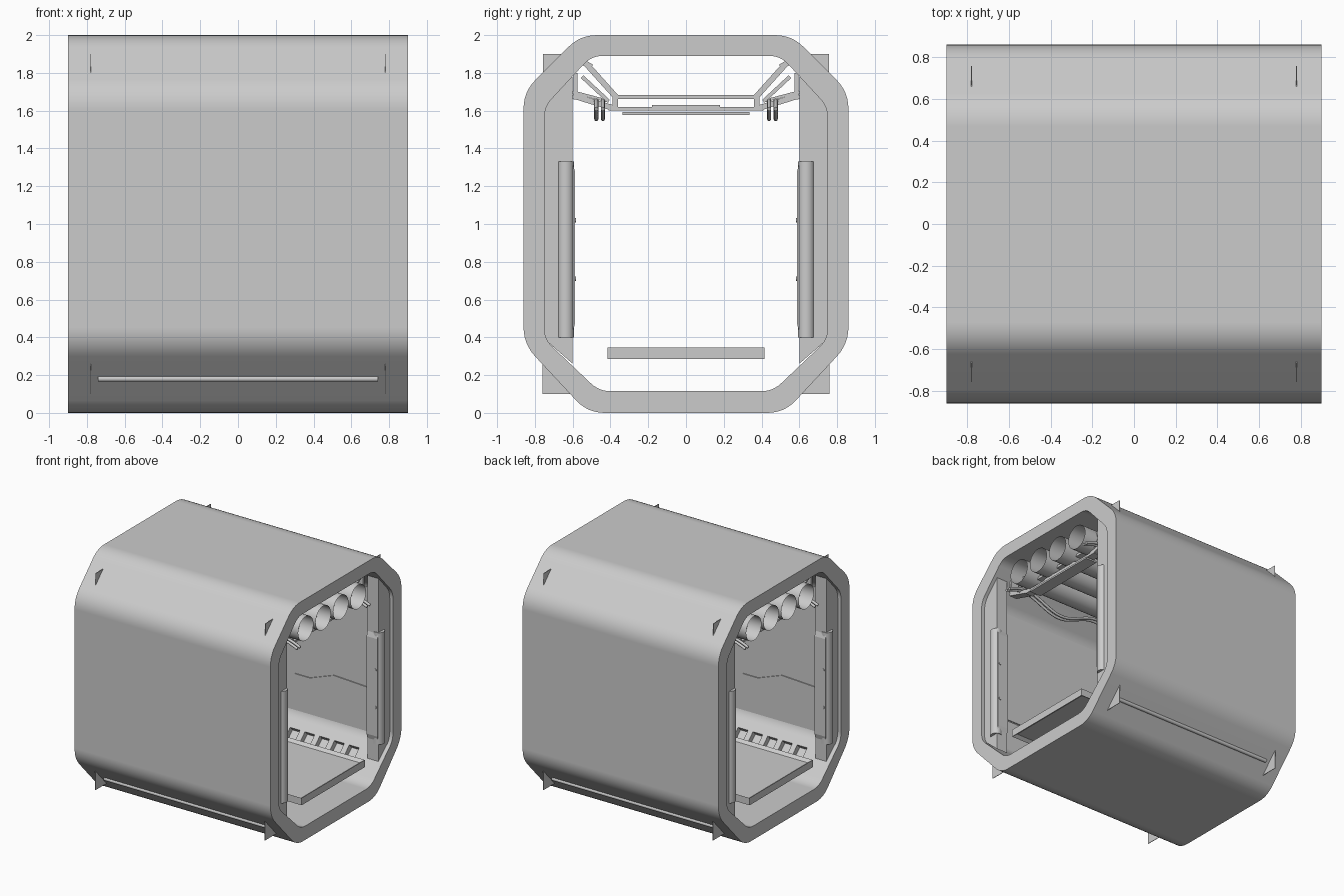
import bpy, bmesh, math
from mathutils import Vector, Matrix

cube = bpy.data.objects.get("Cube")
if cube:
    bpy.data.objects.remove(cube)

grey = bpy.data.materials.new("light_grey")
grey.use_nodes = True
grey.diffuse_color = (0.6, 0.6, 0.6, 1)
grey.node_tree.nodes["Principled BSDF"].inputs["Base Color"].default_value = (0.6, 0.6, 0.6, 1)


def finish(name, bm, smooth=False, mirror=""):
    """Turn a bmesh into an object, optionally mirrored across the centre."""
    bmesh.ops.recalc_face_normals(bm, faces=bm.faces)
    mesh = bpy.data.meshes.new(name)
    bm.to_mesh(mesh)
    bm.free()
    mesh.materials.append(grey)
    ob = bpy.data.objects.new(name, mesh)
    bpy.context.collection.objects.link(ob)
    bpy.ops.object.select_all(action='DESELECT')
    ob.select_set(True)
    bpy.context.view_layer.objects.active = ob
    if mirror:
        mod = ob.modifiers.new("mirror", 'MIRROR')
        mod.use_axis = ["x" in mirror, "y" in mirror, False]
        mod.use_mirror_merge = False
    if smooth:
        bpy.ops.object.shade_smooth_by_angle(angle=math.radians(30))
    return ob


def rounded(corners, t, n=6):
    """Round each corner of a closed polygon with a quadratic arc."""
    out = []
    for i, c in enumerate(corners):
        p = Vector(c)
        a = p + (Vector(corners[i - 1]) - p).normalized() * t
        b = p + (Vector(corners[(i + 1) % len(corners)]) - p).normalized() * t
        for k in range(n + 1):
            u = k / n
            out.append(a * (1 - u) ** 2 + p * 2 * u * (1 - u) + b * u * u)
    return out


def octagon(side, top, bottom, y_top, y_bottom, z_top, z_bottom):
    half = [(y_bottom, bottom), (side, z_bottom), (side, z_top), (y_top, top)]
    return half + [(-y, z) for y, z in reversed(half)]


def add_prism(bm, pts, x0, x1):
    """Extrude a y-z outline along x."""
    a, b = ([bm.verts.new((x, p[0], p[1])) for p in pts] for x in (x0, x1))
    bm.faces.new(a)
    bm.faces.new(b)
    for i in range(len(pts)):
        bm.faces.new((a[i - 1], a[i], b[i], b[i - 1]))


def add_box(bm, centre, size, tilt=0):
    m = Matrix.Translation(centre) @ Matrix.Rotation(tilt, 4, 'X') @ Matrix.Diagonal((*size, 1))
    return bmesh.ops.create_cube(bm, size=1, matrix=m)


def add_beam(bm, p, q, thick, x, width):
    d = Vector(q) - Vector(p)
    m = (Vector(p) + Vector(q)) / 2
    add_box(bm, (x, m.x, m.y), (width, d.length, thick), math.atan2(d.y, d.x))


def add_rod(bm, centre, radius, length, axis, segs=24, caps=True):
    m = Matrix.Translation(centre)
    if axis == 'X':
        m = m @ Matrix.Rotation(math.pi / 2, 4, 'Y')
    elif axis == 'Y':
        m = m @ Matrix.Rotation(math.pi / 2, 4, 'X')
    bmesh.ops.create_cone(bm, segments=segs, radius1=radius, radius2=radius,
                          depth=length, cap_ends=caps, matrix=m)


# Hull: thick eight-sided tube along x
outer = rounded(octagon(0.86, 2.0, 0.0, 0.56, 0.52, 1.70, 0.365), 0.09)
inner = rounded(octagon(0.75, 1.89, 0.115, 0.50, 0.46, 1.62, 0.39), 0.06)
bm = bmesh.new()
rings = [[bm.verts.new((x, p[0], p[1])) for p in pts]
         for x, pts in ((-0.9, outer), (0.9, outer), (0.9, inner), (-0.9, inner))]
for j in range(4):
    a, b = rings[j], rings[(j + 1) % 4]
    for i in range(len(a)):
        bm.faces.new((a[i - 1], a[i], b[i], b[i - 1]))
hull = finish("hull", bm)

# Row of slots cut in both lower inside slopes
slope = math.atan2(0.275, 0.29)
slot_x = [(k - 4.5) * 0.136 for k in range(10)]
bm = bmesh.new()
for x in slot_x:
    for s in (1, -1):
        add_box(bm, (x, s * 0.605, 0.252), (0.09, 0.13, 0.09), s * slope)
cutter = finish("slot_cutter", bm)
cutter.hide_render = True
bpy.context.view_layer.objects.active = hull
cut = hull.modifiers.new("slots", 'BOOLEAN')
cut.operation = 'DIFFERENCE'
cut.solver = 'EXACT'
cut.object = cutter
bpy.ops.object.modifier_apply(modifier="slots")
bpy.data.objects.remove(cutter)
bpy.ops.object.select_all(action='DESELECT')
hull.select_set(True)
bpy.ops.object.shade_smooth_by_angle(angle=math.radians(30))
hull.modifiers.new("normals", 'WEIGHTED_NORMAL').keep_sharp = True

# Step inside each slot
bm = bmesh.new()
for x in slot_x:
    add_box(bm, (x, 0.585, 0.208), (0.09, 0.05, 0.03), slope)
finish("slot_steps", bm, mirror="y")

# Stepped lining panels on the side walls
for s, label in ((1, "back"), (-1, "front")):
    bm = bmesh.new()
    line = [(-0.77, 0.66), (-0.07, 0.66), (0.0, 0.71), (0.14, 0.71), (0.36, 0.79), (0.77, 0.77)]
    for edge, gap in ((0.40, -0.006), (1.60, 0.006)):
        pts = [(x, z + gap) for x, z in line] + [(0.77, edge), (-0.77, edge)]
        face = bm.faces.new([bm.verts.new((s * x, s * 0.75, z)) for x, z in pts])
        grown = bmesh.ops.extrude_face_region(bm, geom=[face])["geom"]
        bmesh.ops.translate(bm, vec=(0, -s * 0.008, 0),
                            verts=[v for v in grown if isinstance(v, bmesh.types.BMVert)])
    finish(label + "_wall_lining", bm)

# Posts just inside the four corners of the openings
bm = bmesh.new()
add_prism(bm, [(0.60, 0.26), (0.76, 0.40), (0.76, 1.62), (0.60, 1.78), (0.60, 1.32),
               (0.588, 1.28), (0.588, 0.47), (0.60, 0.43)], 0.77, 0.87)
finish("door_posts", bm, mirror="xy")

# Upright grips with pegs on the posts
bm = bmesh.new()
add_rod(bm, (0.85, 0.637, 0.865), 0.044, 0.93, 'Z')
finish("door_grips", bm, smooth=True, mirror="xy")
bm = bmesh.new()
for z in (0.71, 1.02):
    add_rod(bm, (0.85, 0.637, z), 0.012, 0.108, 'Y', 12)
finish("grip_pegs", bm, smooth=True, mirror="xy")

# Floor tray, with a rim on both faces
bm = bmesh.new()
add_box(bm, (0, 0, 0.315), (1.75, 0.83, 0.06))
bm.faces.ensure_lookup_table()
for f in [f for f in bm.faces if abs(f.normal.z) > 0.9]:
    bmesh.ops.inset_region(bm, faces=[f], thickness=0.04, depth=0)
    bmesh.ops.translate(bm, verts=f.verts, vec=-f.normal * 0.02)
finish("floor_tray", bm)

# Open ceiling ducts
bm = bmesh.new()
for k in range(4):
    add_rod(bm, (0, (k - 1.5) * 0.23, 1.725), 0.1, 1.73, 'X', 32, False)
finish("ceiling_ducts", bm, smooth=True)

# Ceiling brackets: hollow bar and forked arms
bm = bmesh.new()
X, W = 0.71, 0.07
add_beam(bm, (-0.38, 1.672), (0.38, 1.672), 0.02, X, W)
add_beam(bm, (-0.41, 1.61), (0.41, 1.61), 0.02, X, W)
add_beam(bm, (-0.18, 1.622), (0.18, 1.622), 0.014, X, W)
add_beam(bm, (-0.335, 1.585), (0.335, 1.585), 0.014, X, W * 1.5)
for s in (1, -1):
    for p, q, t in (((0.375, 1.60), (0.375, 1.68), 0.03),
                    ((0.37, 1.672), (0.53, 1.85), 0.03),
                    ((0.41, 1.65), (0.55, 1.78), 0.02),
                    ((0.39, 1.615), (0.60, 1.68), 0.03),
                    ((0.41, 1.65), (0.60, 1.70), 0.015),
                    ((0.50, 1.83), (0.55, 1.86), 0.03),
                    ((0.585, 1.66), (0.585, 1.80), 0.02)):
        add_beam(bm, (s * p[0], p[1]), (s * q[0], q[1]), t, X, W)
finish("ceiling_brackets", bm, mirror="x")

# Sagging cables through the brackets
for i, y in enumerate((-0.475, -0.44, 0.44, 0.475)):
    curve = bpy.data.curves.new("cable", 'CURVE')
    curve.dimensions = '3D'
    curve.bevel_depth = 0.011
    curve.bevel_resolution = 2
    curve.use_fill_caps = True
    curve.materials.append(grey)
    path = curve.splines.new('POLY')
    path.points.add(48)
    for k, p in enumerate(path.points):
        x = -0.88 + 1.76 * k / 48
        p.co = (x, y, 1.605 + 0.05 * math.cos(2 * math.pi * x / X), 1)
    bpy.context.collection.objects.link(bpy.data.objects.new("cable_%d" % (i + 1), curve))

# Thin triangular fins on the outer slopes
for name, pts in (("upper_fins", [(0.757, 1.9), (0.65, 1.9), (0.757, 1.79)]),
                  ("lower_fins", [(0.76, 0.1), (0.61, 0.1), (0.76, 0.26)])):
    bm = bmesh.new()
    add_prism(bm, pts, 0.778, 0.782)
    finish(name, bm, mirror="xy")

# Rails along the lower outer slopes
bm = bmesh.new()
add_rod(bm, (0, 0.692, 0.18), 0.015, 1.48, 'X', 16)
finish("lower_rails", bm, smooth=True, mirror="y")
